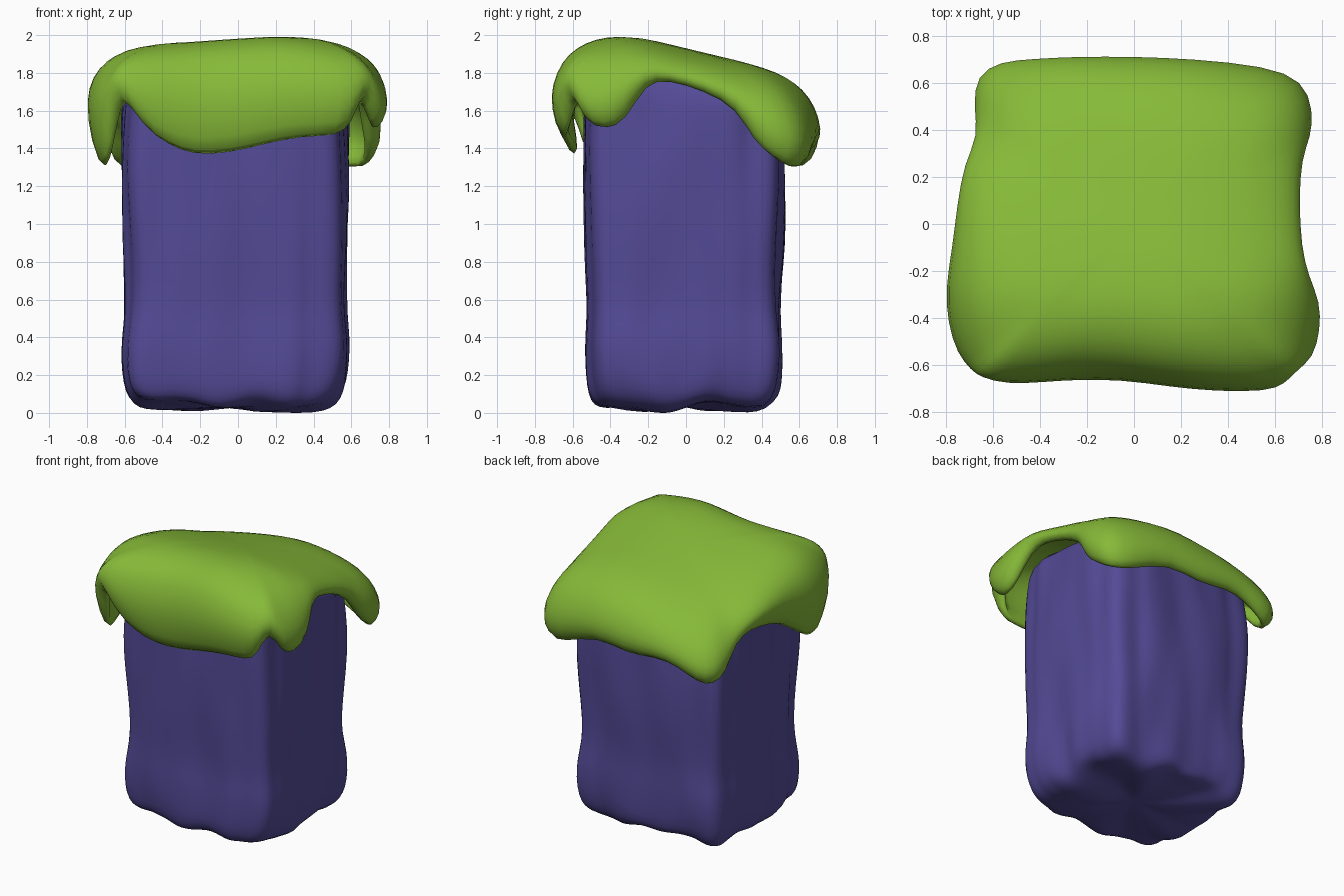
import bpy
import bmesh
import math
from mathutils import Vector, noise

if "Cube" in bpy.data.objects:
    bpy.data.objects.remove(bpy.data.objects["Cube"], do_unlink=True)


def make_material(name, colour):
    mat = bpy.data.materials.new(name)
    mat.use_nodes = True
    mat.diffuse_color = colour
    mat.node_tree.nodes["Principled BSDF"].inputs["Base Color"].default_value = colour
    return mat


def loft(name, rings, start_tip, end_tip, material):
    """Skin a stack of closed rings, closing each end that has a tip point."""
    bm = bmesh.new()
    loops = [[bm.verts.new(p) for p in ring] for ring in rings]
    count = len(loops[0])
    for lower, upper in zip(loops, loops[1:]):
        for i in range(count):
            j = (i + 1) % count
            bm.faces.new((lower[i], lower[j], upper[j], upper[i]))
    for loop, tip in ((loops[0], start_tip), (loops[-1], end_tip)):
        if tip is not None:
            centre = bm.verts.new(tip)
            for i in range(count):
                bm.faces.new((loop[i], loop[(i + 1) % count], centre))
    bmesh.ops.recalc_face_normals(bm, faces=bm.faces)
    mesh = bpy.data.meshes.new(name)
    bm.to_mesh(mesh)
    bm.free()
    mesh.materials.append(material)
    mesh.polygons.foreach_set("use_smooth", [True] * len(mesh.polygons))
    obj = bpy.data.objects.new(name, mesh)
    bpy.context.collection.objects.link(obj)
    return obj


def add_subdivision(obj):
    modifier = obj.modifiers.new("rounding", "SUBSURF")
    modifier.levels = modifier.render_levels = 1


def crown(x, y):
    """Height of the grass top: a ridge near the front, sloping to every side."""
    ridge = -0.3
    slope = 0.24 if y > ridge else 0.1
    tilt = 0.07 if x < 0.25 else 0.12
    sag = 0.25 * max(0, -x) * max(0, y)  # the back right corner droops
    return 2.01 - slope * abs(y - ridge) - tilt * abs(x - 0.25) - sag


grass = make_material("grass green", (0.24, 0.49, 0.04, 1))
stone = make_material("purple stone", (0.088, 0.07, 0.31, 1))

# Rock pillar: rounded-square rings with soft upright ridges and a knobbly foot
HALF_X, HALF_Y = 0.595, 0.525
SIDES = 72


def pillar_point(angle, scale, z):
    c, s = math.cos(angle), math.sin(angle)
    reach = (abs(c) ** 8 + abs(s) ** 8) ** (-1 / 8)
    x, y = c * reach, s * reach
    lump = noise.noise(Vector((x * 2.8, y * 2.8, z * 1.6 + 5)))
    # grooves set the four corner columns apart from the faces
    along = min(abs(x), abs(y))
    groove = 0.04 * math.exp(-((along - 0.7) / 0.1) ** 2)
    grow = scale * (1 + 0.06 * lump - groove)
    px, py = x * HALF_X * grow - 0.017, y * HALF_Y * grow - 0.014
    foot = max(0, 0.3 - z)
    z += foot * 0.22 * (0.4 + noise.noise(Vector((px * 4, py * 4, 2))))
    return px, py, min(z, crown(px, py) - 0.14)


pillar_profile = [
    (0.42, 0.0), (0.7, 0.0), (0.85, 0.015), (0.93, 0.06), (0.97, 0.14),
    (0.99, 0.27), (0.99, 0.4), (0.965, 0.53), (0.97, 0.68), (0.99, 0.88),
    (1.0, 1.1), (1.0, 1.3), (0.99, 1.5), (0.98, 1.63), (0.96, 1.78), (0.8, 1.86),
]
pillar_rings = [
    [pillar_point(math.tau * i / SIDES, scale, z) for i in range(SIDES)]
    for scale, z in pillar_profile
]
pillar = loft("rock_pillar", pillar_rings, (0, 0, 0.03), (0, 0, 1.77), stone)
add_subdivision(pillar)

# Grass cap: hem points run round the edge, with slits at the front corners
front_hem = [(-.65, -.65, 1.7), (-.54, -.68, 1.49), (-.38, -.67, 1.4), (-.25, -.66, 1.35),
             (-.05, -.66, 1.36), (.15, -.69, 1.41), (.35, -.71, 1.45), (.56, -.71, 1.45),
             (.64, -.68, 1.49)]
left_hem = [(.69, -.62, 1.7), (.76, -.57, 1.51), (.79, -.45, 1.48), (.79, -.33, 1.52),
            (.74, -.22, 1.74), (.71, -.1, 1.75), (.70, .1, 1.69), (.71, .28, 1.6),
            (.75, .37, 1.42), (.76, .48, 1.34)]
back_hem = [(.72, .61, 1.27), (.56, .67, 1.29), (.25, .7, 1.43), (0, .71, 1.36),
            (-.25, .71, 1.41), (-.42, .7, 1.38), (-.57, .69, 1.3)]
right_hem = [(-.67, .63, 1.28), (-.68, .5, 1.32), (-.66, .37, 1.5), (-.72, .26, 1.56),
             (-.75, .08, 1.54), (-.77, -.1, 1.48), (-.8, -.27, 1.35), (-.79, -.42, 1.28),
             (-.75, -.55, 1.3), (-.69, -.62, 1.5)]
hem = front_hem + left_hem + back_hem + right_hem

# Each step is how far out from the centre, and how high between hem and crown
drape = [(0.25, 1), (0.5, 1), (0.68, 0.98), (0.82, 0.9), (0.93, 0.74),
         (1.0, 0.48), (1.01, 0.22), (0.94, 0)]


def drape_point(point, out, rise):
    x, y, low = point
    # the front and the long side flap hang squarer than the rest
    if x < -0.7:
        fullness = 0.6
    elif y < -0.6:
        fullness = 0.72
    else:
        fullness = 1
    x, y = x * out, y * out
    return x, y, low + (crown(x, y) - low) * rise ** fullness


cap_rings = [[drape_point(p, out, rise) for p in hem] for out, rise in drape]
cap = loft("grass_cap", cap_rings, (0, 0, crown(0, 0)), None, grass)
# keep the open shell facing outward before it is thickened
if cap.data.polygons[-1].normal.z < 0:
    cap.data.flip_normals()
shell = cap.modifiers.new("thickness", "SOLIDIFY")
shell.thickness = 0.065
shell.offset = -1
add_subdivision(cap)
